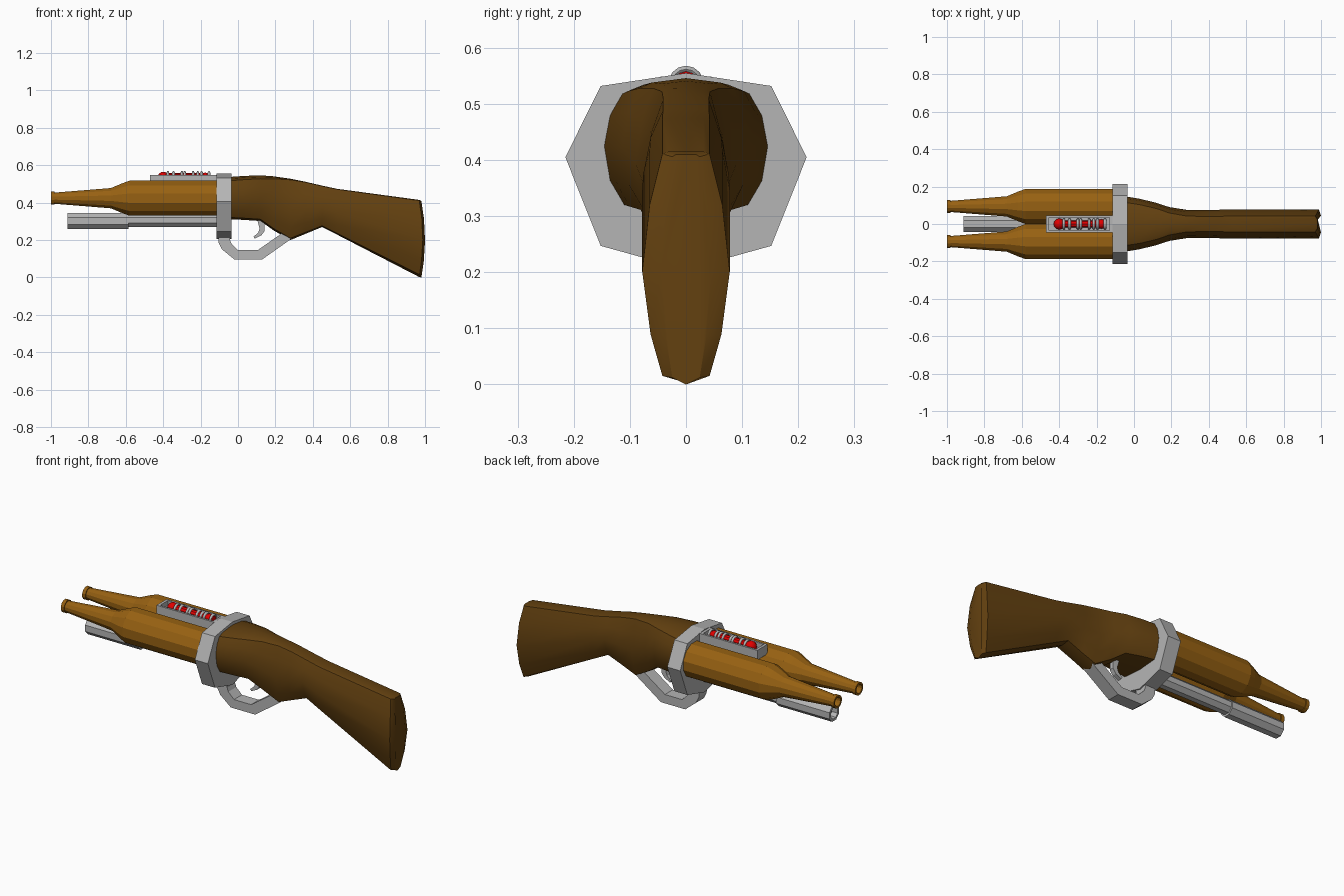
import bpy, bmesh, math
from mathutils import Matrix

if "Cube" in bpy.data.objects:
    bpy.data.objects.remove(bpy.data.objects["Cube"])


def material(name, rgb):
    m = bpy.data.materials.new(name)
    m.diffuse_color = (*rgb, 1)
    m.use_nodes = True
    m.node_tree.nodes["Principled BSDF"].inputs["Base Color"].default_value = m.diffuse_color
    return m


WOOD = material("dark wood", (0.125, 0.052, 0.005))
GLASS = material("amber glass", (0.31, 0.12, 0.006))
STEEL = material("grey steel", (0.46, 0.46, 0.46))
RED = material("red", (0.75, 0.0, 0.0))


def finish(name, bm, mat, smooth=None):
    bmesh.ops.recalc_face_normals(bm, faces=bm.faces)
    me = bpy.data.meshes.new(name)
    bm.to_mesh(me)
    bm.free()
    me.materials.append(mat)
    ob = bpy.data.objects.new(name, me)
    bpy.context.collection.objects.link(ob)
    if smooth:
        bpy.ops.object.select_all(action='DESELECT')
        ob.select_set(True)
        bpy.context.view_layer.objects.active = ob
        bpy.ops.object.shade_smooth_by_angle(angle=math.radians(smooth))
    return ob


def loft(name, rings, mat, smooth=None, closed=False):
    """Skin a list of equal-length point rings; cap the ends or join them."""
    bm = bmesh.new()
    vs = [[bm.verts.new(p) for p in r] for r in rings]
    n = len(vs[0])
    pairs = list(zip(vs, vs[1:])) + ([(vs[-1], vs[0])] if closed else [])
    for a, b in pairs:
        for i in range(n):
            bm.faces.new((a[i], a[(i + 1) % n], b[(i + 1) % n], b[i]))
    if not closed:
        bm.faces.new(vs[0])
        bm.faces.new(vs[-1])
    return finish(name, bm, mat, smooth)


def lathe(name, profile, y, z, sides, mat, smooth=None, closed=False, turn=0.5):
    """Rings around the x axis from (x, radius) pairs."""
    ang = [2 * math.pi * (i + turn) / sides for i in range(sides)]
    rings = [[(x, y + r * math.cos(a), z + r * math.sin(a)) for a in ang] for x, r in profile]
    return loft(name, rings, mat, smooth, closed)


def box(name, x0, x1, y0, y1, z0, z1, mat):
    return loft(name, [[(x, y0, z0), (x, y1, z0), (x, y1, z1), (x, y0, z1)] for x in (x0, x1)], mat)


# Bottle barrels, with recessed mouths
bottle = [(-0.93, 0.022), (-1.0, 0.025), (-1.0, 0.036), (-0.98, 0.036), (-0.98, 0.031),
          (-0.68, 0.056), (-0.62, 0.082), (-0.58, 0.097), (-0.08, 0.097)]
for side, s in (("left", -1), ("right", 1)):
    lathe(side + "_bottle_barrel", bottle, s * 0.094, 0.424, 12, GLASS)

# Under tube: thick front sleeve and thinner rear rod
lathe("under_tube_sleeve", [(-0.88, 0.028), (-0.912, 0.032), (-0.912, 0.046), (-0.585, 0.046)],
      0, 0.302, 8, STEEL)
lathe("under_tube_rod", [(-0.6, 0.039), (-0.08, 0.039)], 0, 0.306, 8, STEEL)

# Clamp band where the bottles meet the stock
half = [(0.152, 0.532), (0.215, 0.405), (0.152, 0.247)]
outline = [(0, 0.555)] + half + [(0, 0.205)] + [(-y, z) for y, z in reversed(half)]
loft("clamp_band", [[(x, y, z) for y, z in outline] for x in (-0.115, -0.035)], STEEL)

# Stock: half sections blend from round at the clamp to slim at the butt
ROUND = [(0, 1), (.57, .96), (.78, .91), (.93, .74), (1, .5), (.93, .23), (.76, .04), (0, 0)]
SLIM = [(0, 1), (.4, 1), (.54, .99), (.83, .77), (1, .48), (.81, .21), (.54, .03), (0, 0)]


def stock_ring(x, top, bot, w, k, bulge=0.0):
    pts = []
    for (ya, ta), (yb, tb) in zip(ROUND, SLIM):
        y, t = ya + (yb - ya) * k, ta + (tb - ta) * k
        pts.append((x + bulge * (1 - (2 * t - 1) ** 2), y * w, bot + (top - bot) * t))
    return pts + [(x, -y, z) for x, y, z in reversed(pts[1:-1])]


stations = [(-.05, .537, .312, .148, 0), (.03, .543, .308, .135, .05), (.12, .546, .302, .113, .2),
            (.19, .541, .252, .09, .55), (.28, .528, .2, .076, .9), (.36, .512, .233, .075, 1),
            (.45, .491, .27, .076, 1), (.53, .474, .229, .078, 1), (.968, .415, .003, .078, 1, .02),
            (.98, .41, .0, .045, 1, .02)]
loft("stock", [stock_ring(*s) for s in stations], WOOD, 30)


# Flat bars following side-view outlines
def plate(name, pts, w, mat):
    return loft(name, [[(x, y, z) for x, z in pts] for y in (-w, w)], mat)


def strip(name, outer, inner, w, mat):
    rings = [[(a[0], -w, a[1]), (a[0], w, a[1]), (b[0], w, b[1]), (b[0], -w, b[1])]
             for a, b in zip(outer, inner)]
    return loft(name, rings, mat)


# Trigger guard and trigger
strip("trigger_guard",
      [(-.105, .25), (-.103, .185), (-.085, .15), (-.02, .097), (.13, .097), (.28, .203), (.31, .23)],
      [(-.04, .25), (-.042, .2), (-.035, .18), (.0, .146), (.105, .146), (.225, .23), (.26, .26)],
      0.035, STEEL)
plate("trigger", [(.10, .32), (.14, .32), (.143, .25), (.125, .225), (.09, .208),
                  (.083, .218), (.108, .24), (.115, .262)], 0.012, STEEL)

# Top tray, open above
box("tray_floor", -.47, -.11, -.045, .045, .495, .522, STEEL)
for s in (-1, 1):
    box("tray_side_wall", -.47, -.11, s * .045, s * .034, .51, .549, STEEL)
box("tray_front_wall", -.47, -.455, -.045, .045, .51, .549, STEEL)
box("tray_rear_wall", -.13, -.11, -.045, .045, .51, .549, STEEL)

# Red core with red end beads and grey coil rings
lathe("red_core", [(-.41, .021), (-.15, .021)], 0, .537, 10, RED)
for name, x, r in (("front_bead", -.40, .03), ("rear_bead", -.175, .026)):
    bm = bmesh.new()
    bmesh.ops.create_uvsphere(bm, u_segments=12, v_segments=8, radius=r,
                              matrix=Matrix.Translation((x, 0, .535)))
    finish(name, bm, RED, 40)
for x in (-.375, -.345, -.3, -.285, -.24, -.215, -.195, -.155):
    ring = [(x + .007 * math.cos(a), .025 + .007 * math.sin(a))
            for a in (math.pi * i / 3 for i in range(6))]
    lathe("coil_ring", ring, 0, .537, 14, STEEL, 60, closed=True)
